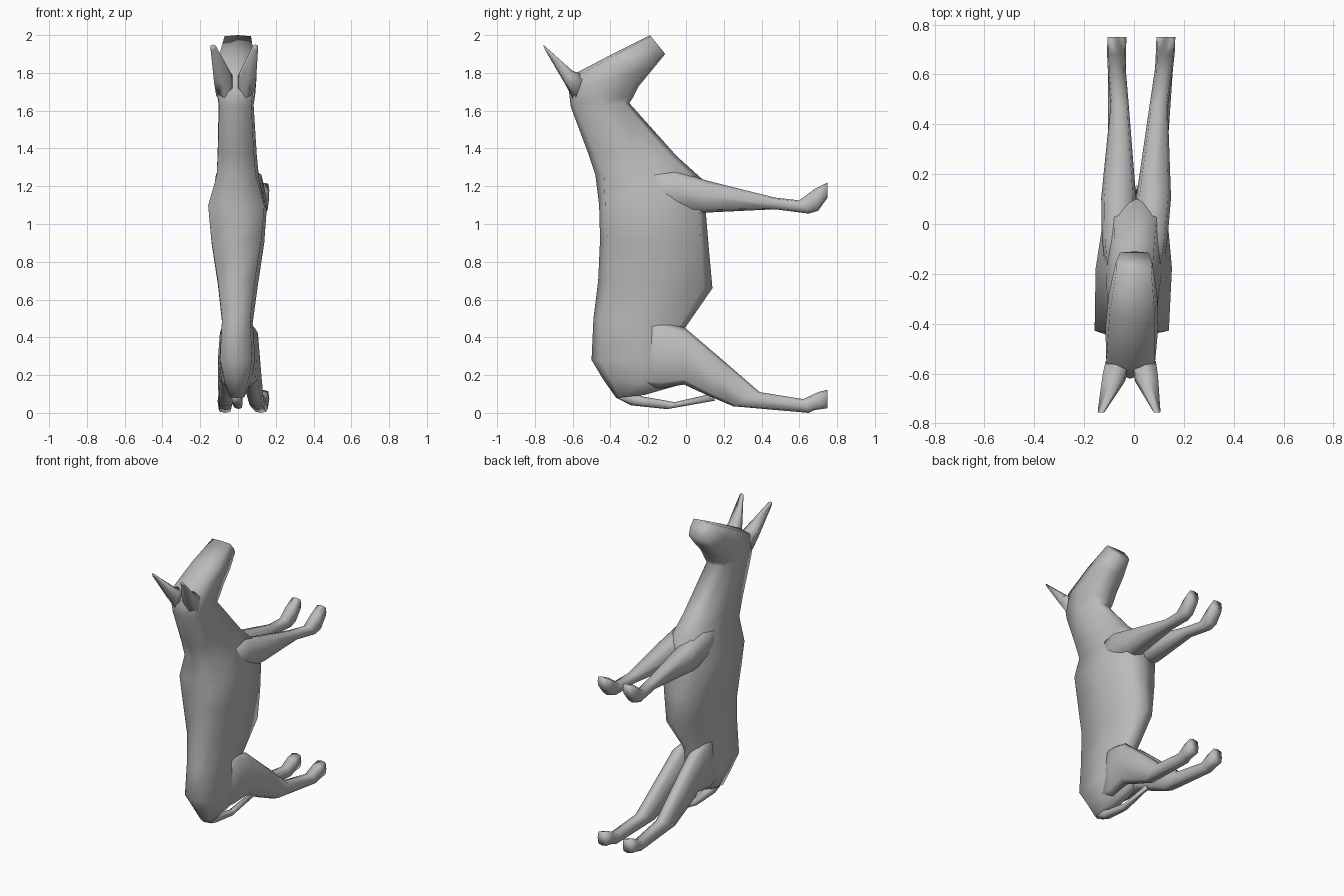
import bpy, bmesh, math

cube = bpy.data.objects.get("Cube")
if cube:
    bpy.data.objects.remove(cube, do_unlink=True)

coat = bpy.data.materials.new("grey_coat")
coat.use_nodes = True
GREY = (0.5, 0.5, 0.5, 1)
coat.diffuse_color = GREY
coat.node_tree.nodes["Principled BSDF"].inputs["Base Color"].default_value = GREY


def bulge(value, power):
    return math.copysign(abs(value) ** power, value) if abs(value) > 1e-6 else 0


def loft(name, sections, side=1, sides=8, taper=0.0):
    """Skin sections: (upper y, z), (lower y, z), centre x, half width, squareness power."""
    bm = bmesh.new()
    rings = []
    for (y0, z0), (y1, z1), cx, hw, power in sections:
        ring = []
        for i in range(sides):
            a = 2 * math.pi * i / sides
            across = bulge(math.sin(a), power)
            t = (1 - bulge(math.cos(a), power)) / 2
            y, z = y0 + (y1 - y0) * t, z0 + (z1 - z0) * t
            x = side * (cx + across * hw * (1 - taper * t))
            # the whole animal is turned very slightly about its height
            ring.append(bm.verts.new((x + 0.033 * y + 0.005, y, z)))
        rings.append(ring)
    for a, b in zip(rings, rings[1:]):
        for i in range(sides):
            j = (i + 1) % sides
            bm.faces.new((a[i], a[j], b[j], b[i]))
    bm.faces.new(rings[0])
    bm.faces.new(rings[-1])
    bmesh.ops.recalc_face_normals(bm, faces=bm.faces)
    mesh = bpy.data.meshes.new(name)
    bm.to_mesh(mesh)
    bm.free()
    mesh.materials.append(coat)
    obj = bpy.data.objects.new(name, mesh)
    bpy.context.collection.objects.link(obj)
    bpy.ops.object.select_all(action="DESELECT")
    obj.select_set(True)
    bpy.context.view_layer.objects.active = obj
    bpy.ops.object.shade_smooth_by_angle(angle=math.radians(110))
    return obj


# Rump, trunk, neck and head in one skin: back point, belly point
loft("body", [
    ((-.37, .08), (-.22, .095), 0, .045, .6),
    ((-.44, .18), (-.01, .155), 0, .08, .6),
    ((-.50, .28), (0, .30), 0, .105, .55),
    ((-.49, .50), (-.005, .45), 0, .09, .5),
    ((-.465, .70), (.14, .66), 0, .118, .5),
    ((-.455, .92), (.12, .88), 0, .155, .42),
    ((-.46, 1.10), (.105, 1.06), 0, .17, .35),
    ((-.48, 1.26), (.10, 1.225), 0, .125, .5),
    ((-.52, 1.38), (-.05, 1.36), 0, .115, .5),
    ((-.61, 1.62), (-.30, 1.64), 0, .103, .5),
    ((-.62, 1.70), (-.28, 1.67), 0, .112, .5),
    ((-.58, 1.80), (-.25, 1.73), 0, .118, .5),
    ((-.38, 1.905), (-.18, 1.815), 0, .108, .45),
    ((-.19, 2.0), (-.11, 1.90), 0, .08, .35),
], taper=0.2)

for label, side in (("left", 1), ("right", -1)):
    # Foreleg growing out of the shoulder, down to the hoof
    loft(label + "_front_leg", [
        ((-.30, 1.27), (-.28, 1.10), .05, .05, .6),
        ((-.06, 1.285), (-.05, 1.06), .066, .066, .6),
        ((.11, 1.23), (.10, 1.06), .07, .07, .6),
        ((.47, 1.14), (.47, 1.078), .078, .037, .6),
        ((.60, 1.125), (.65, 1.055), .095, .036, .6),
        ((.68, 1.185), (.70, 1.07), .098, .038, .5),
        ((.75, 1.22), (.75, 1.14), .098, .038, .5),
    ], side)
    # Hind leg growing out of the hip, down to the hoof
    loft(label + "_hind_leg", [
        ((-.26, .50), (-.33, .15), .035, .03, .6),
        ((-.10, .48), (-.14, .13), .052, .046, .6),
        ((-.005, .45), (-.01, .15), .06, .05, .6),
        ((.20, .275), (.12, .09), .07, .045, .6),
        ((.39, .11), (.25, .035), .08, .04, .6),
        ((.62, .073), (.65, 0), .095, .036, .6),
        ((.70, .11), (.68, .015), .098, .038, .5),
        ((.75, .123), (.75, .025), .098, .038, .5),
    ], side)
    # Ear, spreading outward to a blunt tip
    loft(label + "_ear", [
        ((-.54, 1.79), (-.59, 1.65), .054, .052, .7),
        ((-.60, 1.81), (-.64, 1.74), .066, .05, .7),
        ((-.757, 1.95), (-.745, 1.92), .112, .015, .7),
    ], side, sides=6)

# Tail tucked under the rump
loft("tail", [
    ((-.33, .12), (-.37, .08), 0, .03, .7),
    ((-.22, .085), (-.29, .04), 0, .03, .7),
    ((-.06, .057), (-.10, .02), 0, .022, .7),
    ((.13, .10), (.155, .065), 0, .012, .7),
], sides=6)
